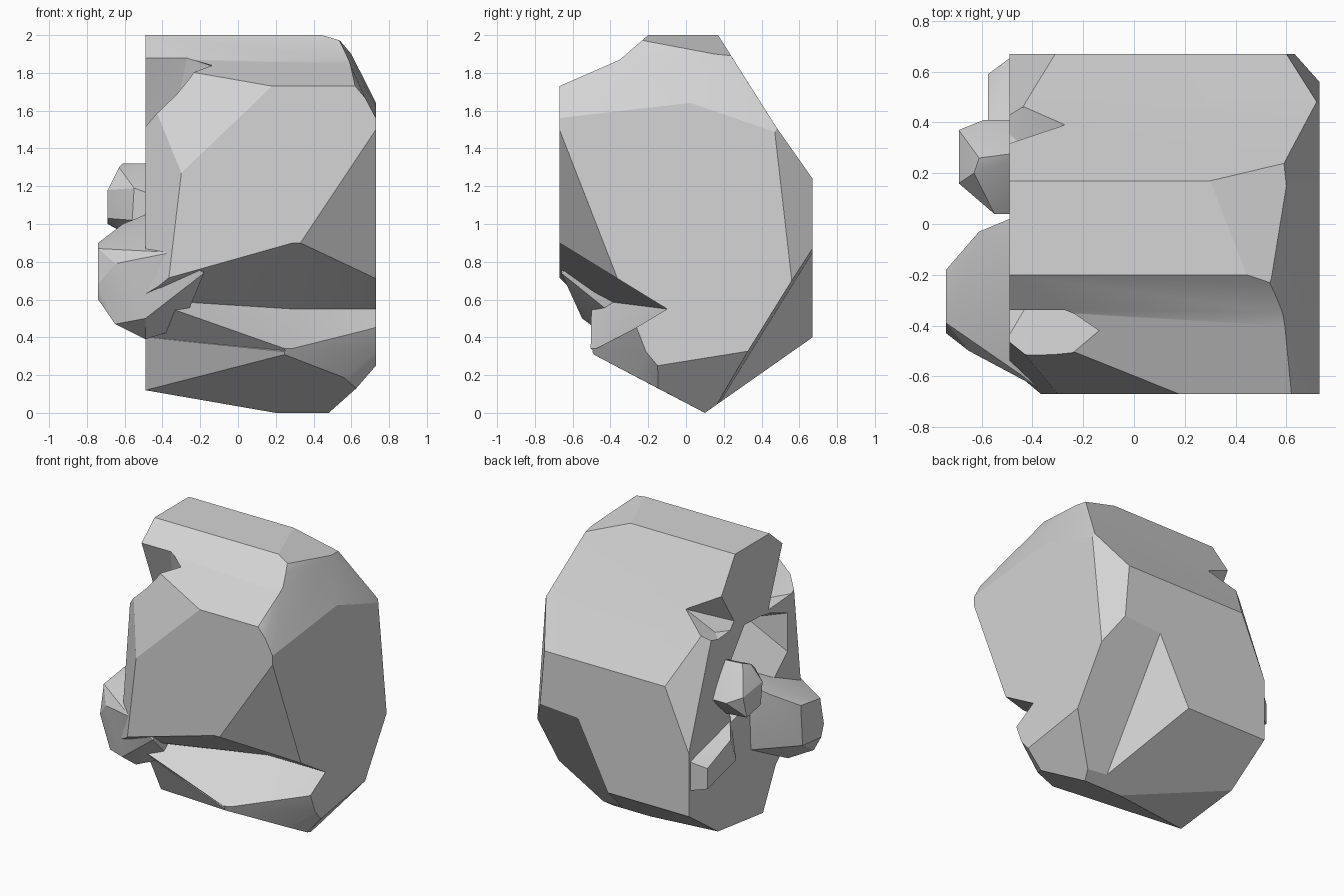
import bpy
import bmesh
from mathutils import Vector

cube = bpy.data.objects.get("Cube")
if cube:
    bpy.data.objects.remove(cube)

stone = bpy.data.materials.new("grey_stone")
stone.use_nodes = True
grey = (0.66, 0.66, 0.66, 1)
stone.diffuse_color = grey
stone.node_tree.nodes["Principled BSDF"].inputs["Base Color"].default_value = grey


def make_object(name, bm):
    bmesh.ops.recalc_face_normals(bm, faces=bm.faces)
    mesh = bpy.data.meshes.new(name)
    bm.to_mesh(mesh)
    bm.free()
    mesh.materials.append(stone)
    obj = bpy.data.objects.new(name, mesh)
    bpy.context.collection.objects.link(obj)
    return obj


def hull(name, points):
    """Faceted chunk wrapped around a few corner points."""
    bm = bmesh.new()
    for p in points:
        bm.verts.new(p)
    bmesh.ops.convex_hull(bm, input=bm.verts)
    loose = [v for v in bm.verts if not v.link_faces]
    bmesh.ops.delete(bm, geom=loose, context='VERTS')
    return make_object(name, bm)


def chop(bm, a, b, c):
    """Slice off everything beyond the plane a-b-c, as seen from the core."""
    a, b, c = Vector(a), Vector(b), Vector(c)
    normal = (b - a).cross(c - a).normalized()
    if normal.dot(Vector((0.1, 0, 1)) - a) > 0:
        normal = -normal
    bmesh.ops.bisect_plane(bm, geom=bm.verts[:] + bm.edges[:] + bm.faces[:],
                           dist=1e-5, plane_co=a, plane_no=normal, clear_outer=True)
    rim = [e for e in bm.edges if e.is_boundary]
    filled = bmesh.ops.holes_fill(bm, edges=rim, sides=0)["faces"]
    bmesh.ops.triangulate(bm, faces=filled)


# Body: side profile (y, z) lofted through three sections along x
profile = [(-.67, 1.73), (-.35, 1.87), (-.2, 2), (.17, 2), (.48, 1.51),
           (.67, 1.24), (.67, .4), (.1, 0)]
# lip, floor, apex and overhang of the front cleft at each section
clefts = {
    -.49: [(-.13, .12), (-.27, .4), (-.5, .6), (-.67, .68)],
    .29: [(-.51, .32), (-.505, .325), (-.1, .55), (-.67, .9)],
    .73: [(-.51, .32), (-.3, .43), (-.1, .55), (-.67, .9)],
}
bm = bmesh.new()
rings = [[bm.verts.new((x, y, z)) for y, z in profile + cleft]
         for x, cleft in clefts.items()]
for a, b in zip(rings, rings[1:]):
    for i in range(len(a)):
        j = (i + 1) % len(a)
        bm.faces.new((a[i], a[j], b[i]))
        bm.faces.new((a[j], b[j], b[i]))
caps = [bm.faces.new(rings[0]), bm.faces.new(rings[-1])]
bmesh.ops.recalc_face_normals(bm, faces=bm.faces)
bmesh.ops.triangulate(bm, faces=caps)

# Chipped corners
chips = [
    ((.73, -.67, 1.5), (.33, -.67, .9), (.73, -.37, .73)),      # front, high x
    ((.54, -.22, 1.97), (.62, -.67, 1.73), (.73, -.67, 1.6)),   # top front, high x
    ((.54, -.22, 1.97), (.6, .15, 1.9), (.73, -.16, 1.62)),     # top middle, high x
    ((.6, .15, 1.9), (.72, .5, 1.5), (.73, 0, 1.65)),           # top back, high x
    ((.3, .17, 2), (.54, -.22, 1.97), (.6, .15, 1.9)),          # crown
    ((.73, .48, 1.4), (.73, .56, .7), (.6, .67, 1.24)),         # back edge
    ((.73, .35, .33), (.73, -.15, .25), (.48, .1, 0)),          # underside
    ((.73, -.3, .43), (.73, -.15, .25), (.41, -.51, .32)),      # cleft lip
    ((-.49, -.13, .12), (.2, .1, 0), (-.49, .2, .16)),          # underside, low x
    ((-.31, .67, 1.24), (-.43, .47, 1.53), (-.49, .67, .83)),   # back, low x
    ((.18, -.67, 1.73), (-.3, -.67, 1.27), (-.23, -.51, 1.79)), # brow
    ((-.35, -.67, .85), (-.3, -.67, 1.27), (-.49, -.5, 1.2)),   # front, low x
]
for chip in chips:
    chop(bm, *chip)
bmesh.ops.remove_doubles(bm, verts=bm.verts, dist=1e-4)
bmesh.ops.dissolve_limit(bm, angle_limit=0.01, verts=bm.verts, edges=bm.edges)
body = make_object("rock_body", bm)

# Hollows cut into the low-x side and the lower back
hollows = [
    hull("front_notch", [(-.6, -.34, 1.88), (-.27, -.34, 1.88), (-.12, -.4, 1.83),
                         (-.25, -.51, 1.78), (-.42, -.57, 1.62), (-.6, -.62, 1.5),
                         (-.6, -.18, 1.47), (-.35, -.2, 1.5), (-.6, -.6, 1.95),
                         (-.25, -.55, 1.9)]),
    hull("back_notch", [(-.6, .29, 1.84), (-.27, .39, 1.65), (-.43, .46, 1.54),
                        (-.6, .45, 1.47), (-.6, .08, 1.5), (-.43, .3, 1.5),
                        (-.6, .5, 1.75)]),
    hull("side_hollow", [(-.6, -.47, 1.4), (-.6, -.18, 1.51), (-.6, .08, 1.52),
                         (-.6, .33, 1.2), (-.6, .25, .8), (-.6, -.47, 1),
                         (-.28, -.25, 1.35), (-.28, .05, 1.4), (-.28, .15, 1)]),
    hull("low_back_chip", [(.35, .67, .85), (.095, .67, .35), (.366, .174, .05),
                           (.85, .679, .9), (.85, .12, 0), (.85, .9, .9),
                           (.85, .9, 0), (.35, .9, .85), (.05, .9, .3),
                           (.366, .2, -.1)]),
]
for hollow in hollows:
    hollow.hide_render = True
    cut = body.modifiers.new(hollow.name, 'BOOLEAN')
    cut.operation = 'DIFFERENCE'
    cut.solver = 'EXACT'
    cut.object = hollow
    bpy.context.view_layer.objects.active = body
    bpy.ops.object.modifier_apply(modifier=cut.name)
    bpy.data.objects.remove(hollow)

# Lumps on the low-x side
lumps = [
    hull("large_lump", [(-.74, -.18, .9), (-.74, -.39, .87), (-.74, -.43, .68),
                        (-.74, -.4, .6), (-.74, -.2, .62), (-.61, -.03, 1),
                        (-.49, .02, 1.05), (-.49, -.34, .91), (-.65, -.5, .79),
                        (-.65, -.45, .47), (-.49, -.58, .8), (-.35, -.66, .85),
                        (-.18, -.66, .74), (-.3, -.58, .61), (-.49, -.55, .5),
                        (-.49, -.4, .39), (-.3, -.3, .45), (-.35, -.2, 1.06),
                        (-.3, 0, .9), (-.49, 0, .6)]),
    hull("small_lump", [(-.61, .26, 1.32), (-.3, .3, 1.32), (-.63, .2, 1.3),
                        (-.69, .37, 1.15), (-.69, .16, 1.18), (-.69, .18, 1.03),
                        (-.69, .33, 1), (-.59, .41, 1.1), (-.55, .04, 1.19),
                        (-.56, .05, 1.02), (-.3, .04, 1.1), (-.3, .41, 1.1),
                        (-.6, .2, .95), (-.3, .2, .9)]),
    hull("back_ledge", [(-.575, .59, .72), (-.575, .59, .58), (-.575, .34, .82),
                        (-.575, .28, .66), (-.48, .66, .77), (-.48, .66, .57),
                        (-.45, .17, .91), (-.45, .2, .6)]),
]

# Sharp facets with soft shading across shallow bends
bpy.ops.object.select_all(action='DESELECT')
for obj in [body] + lumps:
    obj.select_set(True)
bpy.context.view_layer.objects.active = body
bpy.ops.object.shade_smooth_by_angle(angle=0.35)
